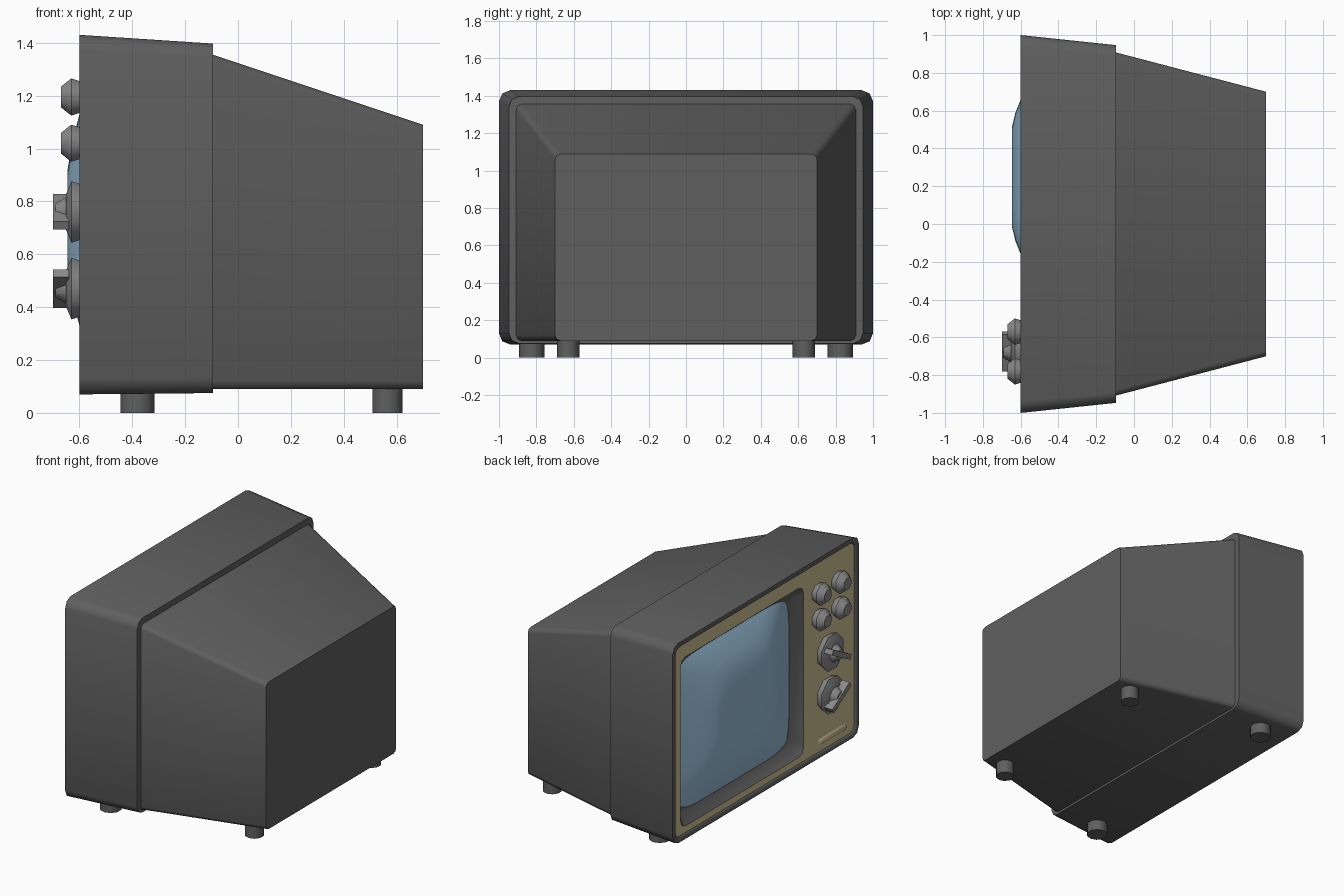
import bpy, math
from math import cos, sin, pi, copysign

if "Cube" in bpy.data.objects:
    bpy.data.objects.remove(bpy.data.objects["Cube"])


def material(name, color):
    m = bpy.data.materials.new(name)
    m.use_nodes = True
    m.diffuse_color = (*color, 1)
    m.node_tree.nodes["Principled BSDF"].inputs["Base Color"].default_value = (*color, 1)
    return m


casing = material("charcoal casing", (0.115, 0.115, 0.115))
tan = material("tan panel", (0.62, 0.52, 0.29))
glass = material("blue glass", (0.32, 0.52, 0.69))
metal = material("grey knob", (0.25, 0.25, 0.25))


def finish(obj, name, mat, angle=40):
    obj.name = name
    obj.data.materials.append(mat)
    bpy.ops.object.select_all(action='DESELECT')
    obj.select_set(True)
    bpy.context.view_layer.objects.active = obj
    bpy.ops.object.shade_smooth_by_angle(angle=math.radians(angle))
    return obj


def box_ring(x, y0, y1, z0, z1, r, steps=2):
    """Rounded rectangle across the depth axis."""
    pts = []
    corners = ((y1 - r, z1 - r), (y0 + r, z1 - r), (y0 + r, z0 + r), (y1 - r, z0 + r))
    for k, (cy, cz) in enumerate(corners):
        for s in range(steps + 1):
            a = (k + s / steps) * pi / 2
            pts.append((x, cy + r * cos(a), cz + r * sin(a)))
    return pts


def bowed_ring(x, cy, cz, w, h, power, sides=32):
    """Rectangle with bowed sides (superellipse)."""
    def bow(v):
        return copysign(abs(v) ** (2 / power), v)
    turn = [(i + 0.5) * 2 * pi / sides for i in range(sides)]
    return [(x, cy + w * bow(cos(a)), cz + h * bow(sin(a))) for a in turn]


def round_ring(x, y, z, r, sides=8):
    turn = [(i + 0.5) * 2 * pi / sides for i in range(sides)]
    return [(x, y + r * cos(a), z + r * sin(a)) for a in turn]


def loft(name, rings, mat, back=False, front=False, angle=60):
    """Skin rings that are listed from the back to the front."""
    n = len(rings[0])
    verts = [p for ring in rings for p in ring]
    faces = []
    for k in range(len(rings) - 1):
        for i in range(n):
            j = (i + 1) % n
            faces.append((k * n + i, (k + 1) * n + i, (k + 1) * n + j, k * n + j))
    if back:
        faces.append(tuple(range(n)))
    if front:
        faces.append(tuple(reversed(range(len(verts) - n, len(verts)))))
    mesh = bpy.data.meshes.new(name)
    mesh.from_pydata(verts, [], faces)
    obj = bpy.data.objects.new(name, mesh)
    bpy.context.collection.objects.link(obj)
    return finish(obj, name, mat, angle)


# Tapered rear housing
loft("rear_housing", [
    box_ring(0.70, -0.70, 0.70, 0.09, 1.09, 0.03),
    box_ring(-0.11, -0.912, 0.912, 0.09, 1.36, 0.03)], casing, back=True)

# Front shell with a thin rim
loft("front_shell", [
    box_ring(-0.095, -0.947, 0.947, 0.075, 1.397, 0.055),
    box_ring(-0.60, -1.0, 1.0, 0.07, 1.43, 0.06),
    box_ring(-0.60, -0.97, 0.97, 0.10, 1.40, 0.045),
    box_ring(-0.59, -0.965, 0.965, 0.105, 1.395, 0.045)], casing, back=True)

# Tan fascia around the screen opening
opening = (-0.42, 0.90, 0.15, 1.30, 0.05)
loft("front_panel", [
    box_ring(-0.59, -0.965, 0.965, 0.105, 1.395, 0.045),
    box_ring(-0.59, *opening)], tan)

# Sunken surround
loft("screen_surround", [
    box_ring(-0.59, *opening),
    box_ring(-0.53, -0.37, 0.85, 0.20, 1.26, 0.05),
    box_ring(-0.52, -0.30, 0.78, 0.27, 1.19, 0.05)], casing)

# Bulging picture tube with bowed sides
tube = [(-0.525, 0.61, 0.525, 8), (-0.60, 0.41, 0.40, 4.5),
        (-0.628, 0.34, 0.29, 4), (-0.645, 0.27, 0.19, 3)]
loft("screen", [bowed_ring(x, 0.25, 0.73, w, h, power) for x, w, h, power in tube],
     glass, front=True)

# Four small knobs in two rows
for row, z in enumerate((1.195, 1.02)):
    for col, y in enumerate((-0.57, -0.78)):
        profile = [(-0.585, 0.06), (-0.63, 0.076), (-0.638, 0.07), (-0.67, 0.042)]
        loft(f"small_knob_{row}_{col}", [round_ring(x, y, z, r) for x, r in profile],
             metal, front=True, angle=50)

# Two large dials with tilted grips
for i, (z, tilt) in enumerate(((0.76, 28), (0.47, -32))):
    y = -0.675
    profile = [(-0.585, 0.11), (-0.63, 0.126), (-0.65, 0.075), (-0.65, 0.06), (-0.69, 0.035)]
    loft(f"dial_{i}", [round_ring(x, y, z, r) for x, r in profile],
         metal, front=True, angle=50)
    bpy.ops.mesh.primitive_cube_add(size=1, location=(-0.67, y, z),
                                    rotation=(math.radians(tilt), 0, 0))
    grip = bpy.context.object
    grip.scale = (0.06, 0.22, 0.035)
    finish(grip, f"dial_grip_{i}", metal)

# Small raised trim below the dials
loft("panel_trim", [
    box_ring(-0.588, -0.88, -0.58, 0.145, 0.195, 0.015),
    box_ring(-0.597, -0.87, -0.59, 0.155, 0.185, 0.01)], tan, front=True)

# Feet
for side, tag in ((1, "a"), (-1, "b")):
    for end, x, y, r in (("front", -0.38, 0.825, 0.068), ("rear", 0.565, 0.63, 0.06)):
        bpy.ops.mesh.primitive_cylinder_add(vertices=10, radius=r, depth=0.11,
                                            location=(x, side * y, 0.055))
        finish(bpy.context.object, f"{end}_foot_{tag}", casing)
